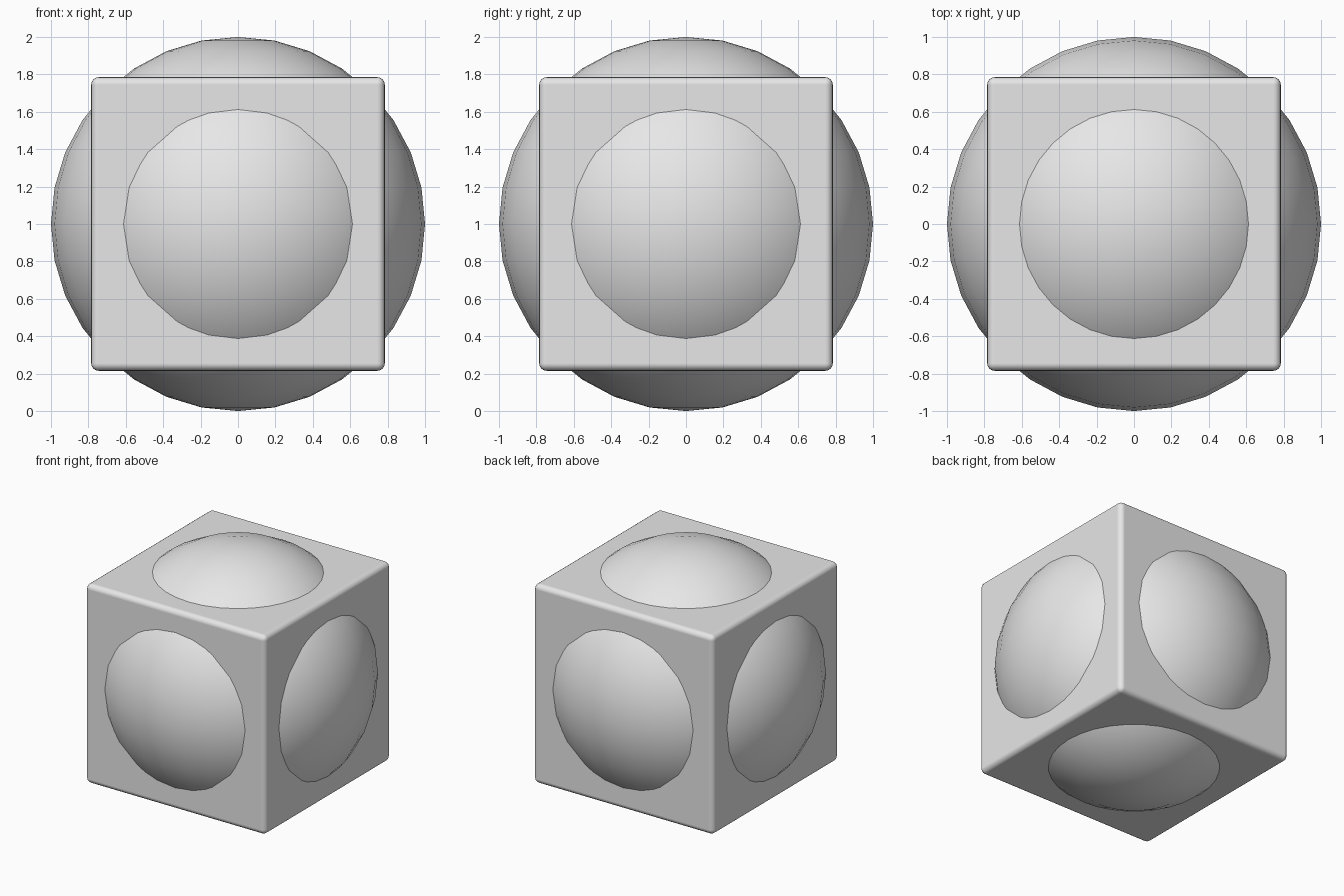
import bpy
import math

default = bpy.data.objects.get("Cube")
if default:
    bpy.data.objects.remove(default, do_unlink=True)

CENTRE = (0, 0, 1)
CUBE_SIZE = 1.57
BEVEL = 0.04

# Plain light grey for everything
grey = bpy.data.materials.new("light_grey")
grey.use_nodes = True
grey.diffuse_color = (0.8, 0.8, 0.8, 1)
grey.node_tree.nodes["Principled BSDF"].inputs["Base Color"].default_value = (0.8, 0.8, 0.8, 1)


def finish(name):
    obj = bpy.context.object
    obj.name = obj.data.name = name
    obj.data.materials.append(grey)
    return obj


# Sphere bulging through all six cube faces
bpy.ops.mesh.primitive_uv_sphere_add(segments=32, ring_count=16, radius=1, location=CENTRE)
finish("sphere")
bpy.ops.object.shade_smooth()

# Cube with softly rounded edges
bpy.ops.mesh.primitive_cube_add(size=CUBE_SIZE, location=CENTRE)
cube = finish("rounded_cube")
bevel = cube.modifiers.new("rounded_edges", "BEVEL")
bevel.width = BEVEL
bevel.segments = 4
bevel.harden_normals = True
bpy.ops.object.shade_smooth_by_angle(angle=math.radians(40))
